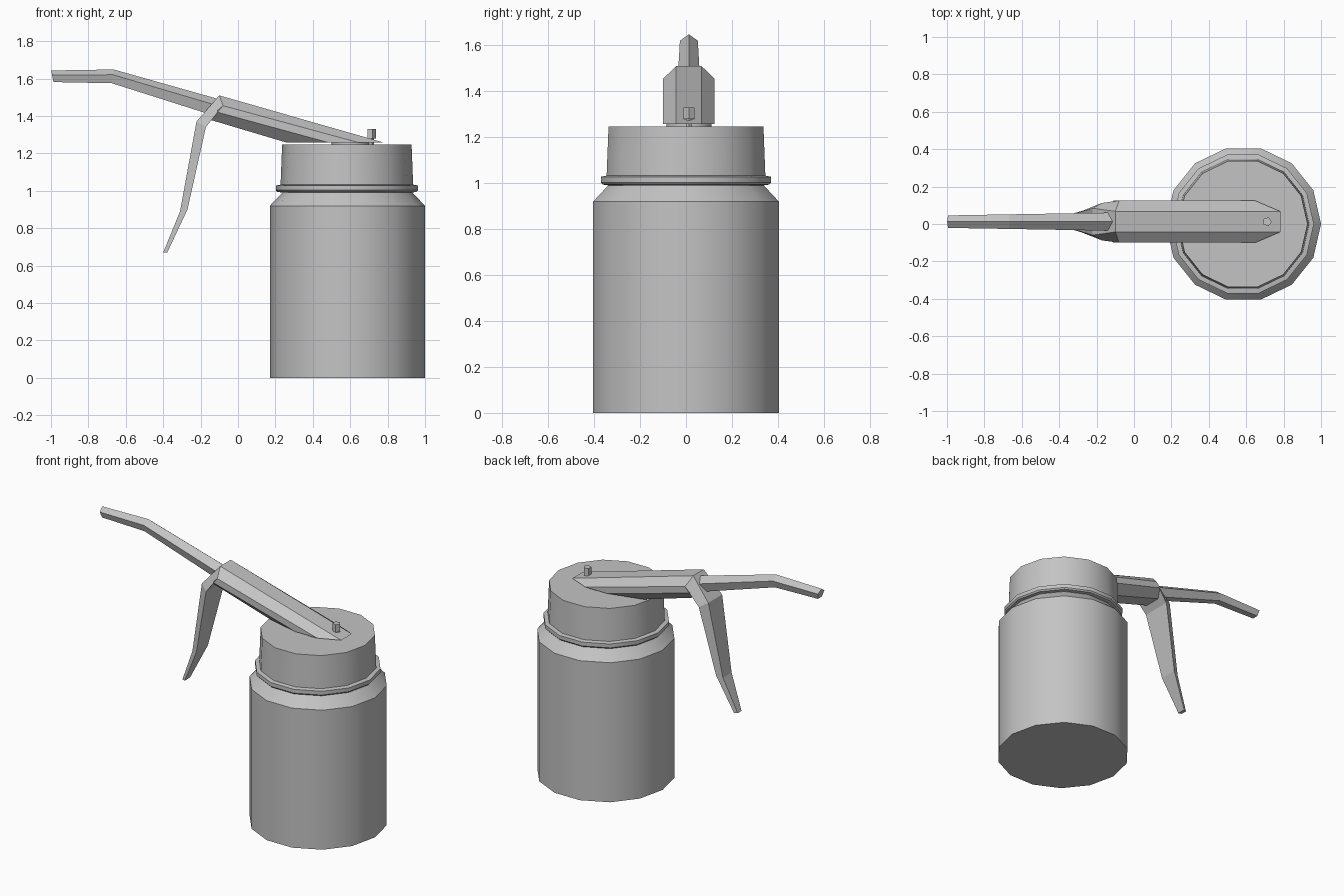
import bpy, bmesh, math
from mathutils import Vector

if "Cube" in bpy.data.objects:
    bpy.data.objects.remove(bpy.data.objects["Cube"], do_unlink=True)

grey = bpy.data.materials.new("plain grey")
grey.use_nodes = True
GREY = (0.55, 0.55, 0.55, 1.0)
grey.diffuse_color = GREY
grey.node_tree.nodes["Principled BSDF"].inputs["Base Color"].default_value = GREY

CX = 0.582      # can axis
CY = 0.0125     # spout and trigger centre line
CUT_Z = 1.257   # underside of the spout block where it meets the cap


def finish(name, bm, smooth=False):
    bmesh.ops.recalc_face_normals(bm, faces=bm.faces[:])
    mesh = bpy.data.meshes.new(name)
    bm.to_mesh(mesh)
    bm.free()
    mesh.materials.append(grey)
    obj = bpy.data.objects.new(name, mesh)
    bpy.context.collection.objects.link(obj)
    if smooth:
        bpy.ops.object.select_all(action='DESELECT')
        obj.select_set(True)
        bpy.context.view_layer.objects.active = obj
        bpy.ops.object.shade_smooth_by_angle(angle=math.radians(30))
    return obj


def loft(sections):
    """Skin a list of equal-length point loops and close both ends."""
    bm = bmesh.new()
    rings = [[bm.verts.new(p) for p in s] for s in sections]
    n = len(rings[0])
    for a, b in zip(rings, rings[1:]):
        for i in range(n):
            j = (i + 1) % n
            bm.faces.new((a[i], a[j], b[j], b[i]))
    bm.faces.new(rings[0])
    bm.faces.new(rings[-1])
    return bm


def turned(name, profile, sides=14, cx=CX, cy=0.0, smooth=True):
    """Revolve (radius, z) pairs about a vertical axis."""
    return finish(name, loft([
        [(cx + r * math.cos(math.tau * i / sides),
          cy + r * math.sin(math.tau * i / sides), z) for i in range(sides)]
        for r, z in profile]), smooth)


# Can body, rim and cap
turned("can_body", [(0.415, 0), (0.415, 0.92), (0.348, 0.99), (0.345, 1.01)], cx=0.585)
turned("neck_rim", [(0.34, 0.99), (0.372, 0.994), (0.38, 1.003), (0.38, 1.028), (0.35, 1.034)])
turned("cap", [(0.355, 1.02), (0.346, 1.247)])
turned("cap_boss", [(0.1, 1.24), (0.1, CUT_Z)], cx=0.6, cy=CY)

# Pump pin
turned("pin_stem", [(0.014, 1.24), (0.014, 1.29)], 5, 0.712, CY, False)
turned("pin_head", [(0.025, 1.28), (0.025, 1.33)], 5, 0.712, CY, False)


# Sloping spout block: eight-sided bar trimmed flat above the cap
def block_section(top, upper, lower, bottom):
    half = [(0.055, top), (0.1125, upper), (0.1125, lower), (0.055, bottom)]
    return ([(x, CY + w, z) for w, (x, z) in half] +
            [(x, CY - w, z) for w, (x, z) in reversed(half)])


bm = loft([
    block_section((-0.10, 1.51), (-0.08, 1.455), (-0.11, 1.42), (-0.15, 1.38)),
    block_section((0.95, 1.209), (0.95, 1.175), (0.95, 1.131), (0.95, 1.052))])
cut = bmesh.ops.bisect_plane(bm, geom=bm.verts[:] + bm.edges[:] + bm.faces[:],
                             plane_co=(0, 0, CUT_Z), plane_no=(0, 0, 1), clear_inner=True)
bmesh.ops.edgeloop_fill(bm, edges=[e for e in cut["geom_cut"] if isinstance(e, bmesh.types.BMEdge)])
finish("spout_block", bm)

# Trigger lever: (outer point, inner point, outer half width, inner half width)
lever = [((-0.10, 1.51), (-0.08, 1.455), 0.055, 0.1125),
         ((-0.222, 1.37), (-0.172, 1.34), 0.072, 0.1),
         ((-0.31, 0.89), (-0.27, 0.90), 0.045, 0.06),
         ((-0.40, 0.67), (-0.378, 0.67), 0.02, 0.028)]
finish("trigger_lever", loft([
    [(o[0], CY + wo, o[1]), (i[0], CY + wi, i[1]),
     (i[0], CY - wi, i[1]), (o[0], CY - wo, o[1])]
    for o, i, wo, wi in lever]))

# Five-sided bent nozzle: (x, z, radius, tilt of the section)
nozzle = [(-0.992, 1.609, 0.035, 0.2), (-0.67, 1.608, 0.041, -0.13),
          (-0.06, 1.424, 0.052, -0.29)]
sections = []
for x, z, r, tilt in nozzle:
    loop = []
    for k in range(5):
        a = math.tau * k / 5
        up = r * math.cos(a)
        loop.append((x - up * math.sin(tilt), CY + r * math.sin(a), z + up * math.cos(tilt)))
    sections.append(loop)
finish("nozzle", loft(sections))
